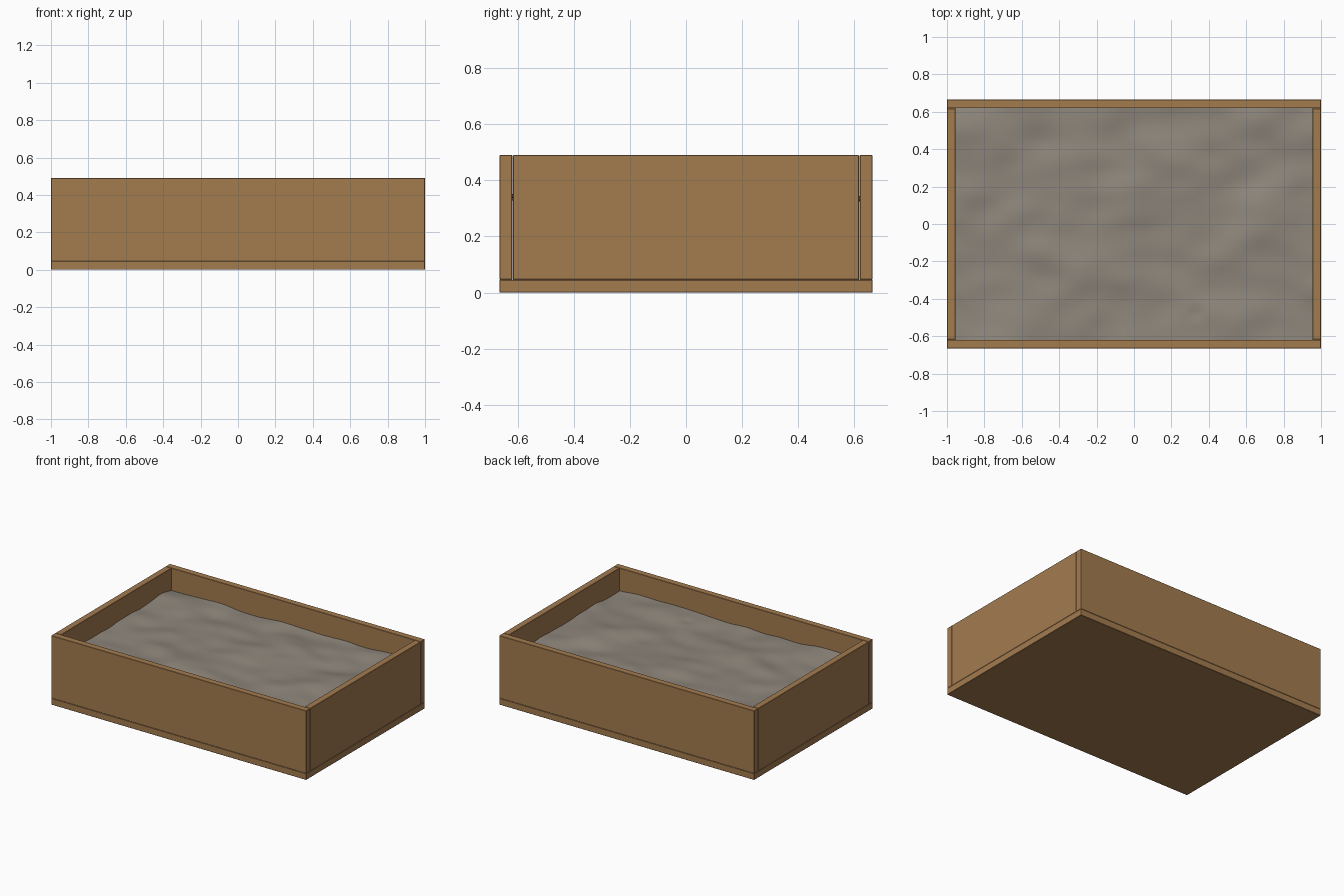
import bpy, bmesh, math
from mathutils import Vector, noise

cube = bpy.data.objects.get("Cube")
if cube:
    bpy.data.objects.remove(cube, do_unlink=True)


def material(name, colour):
    m = bpy.data.materials.new(name)
    m.use_nodes = True
    m.diffuse_color = colour
    m.node_tree.nodes["Principled BSDF"].inputs["Base Color"].default_value = colour
    return m


wood = material("warm_wood", (0.37, 0.2, 0.078, 1))
sand_grey = material("sand_grey", (0.27, 0.24, 0.2, 1))

LENGTH, WIDTH, HEIGHT, BOARD = 2.0, 1.33, 0.49, 0.046
SEAM = 0.002


def board(name, size, centre):
    """A wooden plank with finely eased edges."""
    bpy.ops.mesh.primitive_cube_add(size=1, location=centre)
    ob = bpy.context.object
    ob.name = name
    ob.scale = size
    bpy.ops.object.transform_apply(location=False, rotation=False, scale=True)
    ob.data.materials.append(wood)
    bevel = ob.modifiers.new("eased_edges", "BEVEL")
    bevel.width = SEAM
    return ob


# Floor panel and the four walls standing on it
wall_height = HEIGHT - BOARD
wall_z = BOARD + wall_height / 2
inner_width = WIDTH - 2 * BOARD
board("floor_panel", (LENGTH, WIDTH, BOARD), (0, 0, BOARD / 2))
for name, side in (("front_wall", -1), ("back_wall", 1)):
    board(name, (LENGTH, BOARD, wall_height), (0, side * (WIDTH - BOARD) / 2, wall_z))
for name, side in (("right_wall", -1), ("left_wall", 1)):
    board(name, (BOARD, inner_width - 2 * SEAM, wall_height),
          (side * (LENGTH - BOARD) / 2, 0, wall_z))


# Uneven sand filling
def sand_height(x, y):
    broad = noise.noise(Vector((x * 2.2, y * 3.2, 4.0)))
    ripples = noise.noise(Vector((x * 5, y * 7, 9.0)))
    pit = math.exp(-((x - 0.33) ** 2 + (y + 0.48) ** 2) / 0.001)
    return 0.335 + 0.025 * broad + 0.012 * ripples - 0.012 * pit


bm = bmesh.new()
bmesh.ops.create_grid(bm, x_segments=72, y_segments=48, size=1)
for v in bm.verts:
    v.co.x *= LENGTH / 2 - BOARD
    v.co.y *= inner_width / 2
    v.co.z = sand_height(v.co.x, v.co.y)
for f in bm.faces:
    f.smooth = True
mesh = bpy.data.meshes.new("sand_filling")
bm.to_mesh(mesh)
bm.free()
mesh.materials.append(sand_grey)
sand = bpy.data.objects.new("sand_filling", mesh)
bpy.context.collection.objects.link(sand)
